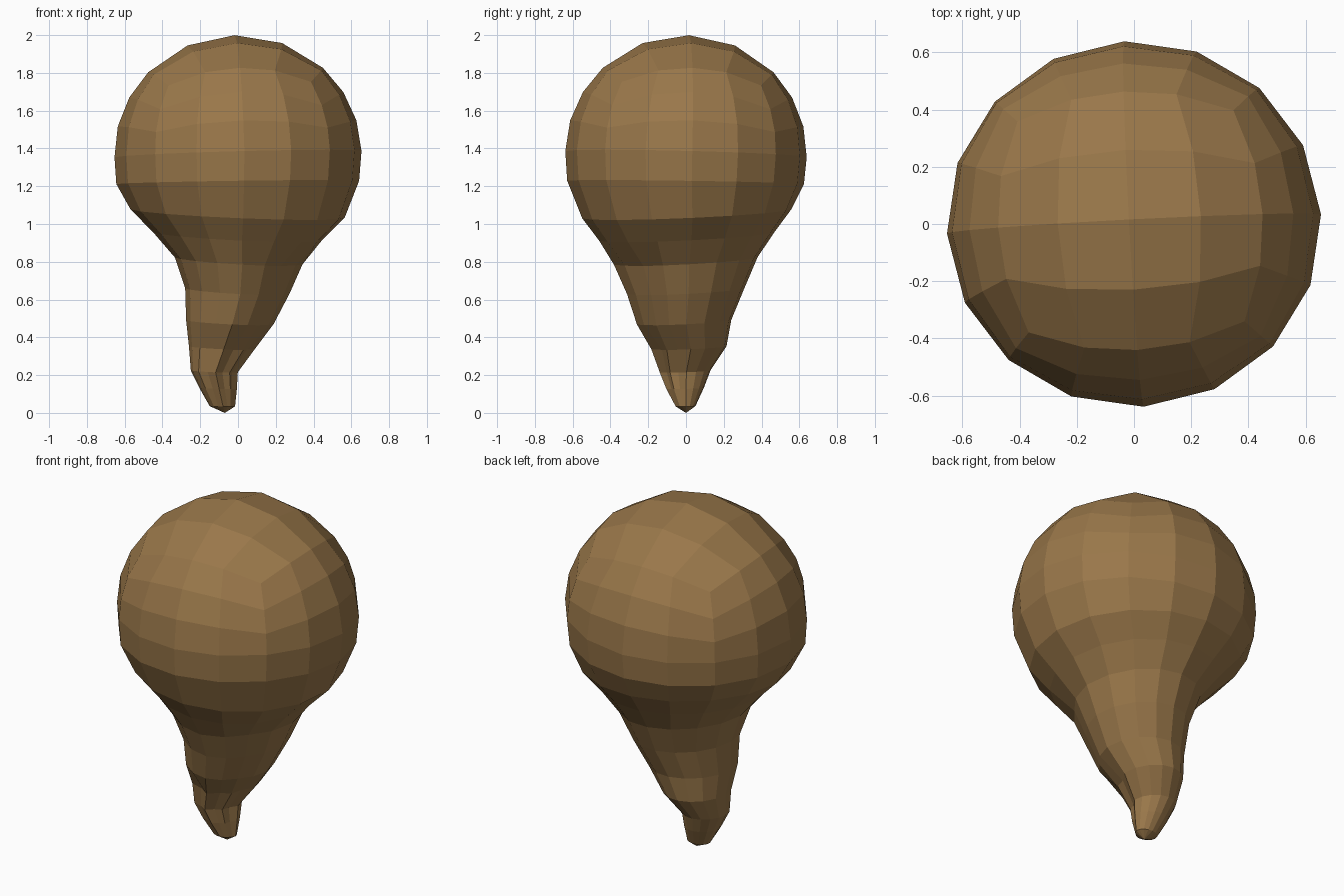
import bpy, bmesh, math
from mathutils import Vector, Euler

if "Cube" in bpy.data.objects:
    bpy.data.objects.remove(bpy.data.objects["Cube"])

mat = bpy.data.materials.new("warm brown")
mat.diffuse_color = (0.32, 0.185, 0.068, 1)
mat.use_nodes = True
mat.node_tree.nodes["Principled BSDF"].inputs["Base Color"].default_value = mat.diffuse_color

bm = bmesh.new()
N = 4                                   # quads along each side of the domed cap
C = Vector((0, 0, 1.37))
tilt = Euler((math.radians(-1.5), math.radians(-1.5), math.radians(3))).to_matrix()


def dome_point(u, v, w):
    """Point of the rounded dome from cube coordinates in -1..1."""
    d = Vector([math.tan(a * math.pi / 4) for a in (u, v, w)]).normalized()
    d = tilt @ d
    return bm.verts.new(C + Vector((d.x * 0.655, d.y * 0.64, d.z * 0.63)))


def bridge(upper, lower):
    n = len(upper)
    for i in range(n):
        j = (i + 1) % n
        bm.faces.new((upper[i], lower[i], lower[j], upper[j]))


# Domed cap: a square grid pushed onto the sphere
grid = [[dome_point(-1 + 2 * i / N, -1 + 2 * j / N, 1) for j in range(N + 1)]
        for i in range(N + 1)]
for i in range(N):
    for j in range(N):
        bm.faces.new((grid[i][j], grid[i + 1][j], grid[i + 1][j + 1], grid[i][j + 1]))

# Border of the cap, counter-clockwise from the front left corner
border = ([(i, 0) for i in range(N)] + [(N, j) for j in range(N)]
          + [(i, N) for i in range(N, 0, -1)] + [(0, j) for j in range(N, 0, -1)])
ring = [grid[i][j] for i, j in border]

# Upper half of the ball, down to the equator
for w in (2 / 3, 1 / 3, 0):
    new = [dome_point(-1 + 2 * i / N, -1 + 2 * j / N, w) for i, j in border]
    bridge(ring, new)
    ring = new

# Lower ball, tapering neck and puckered tip: z, x min, x max, y min, y max
profile = [
    (1.22, -0.645, 0.642, -0.630, 0.625),
    (1.055, -0.570, 0.565, -0.550, 0.560),
    (0.935, -0.450, 0.445, -0.460, 0.470),
    (0.805, -0.335, 0.345, -0.385, 0.380),
    (0.645, -0.280, 0.275, -0.315, 0.310),
    (0.480, -0.275, 0.190, -0.262, 0.240),
    (0.345, -0.260, 0.090, -0.185, 0.215),
    (0.220, -0.250, 0.000, -0.140, 0.130),
    (0.130, -0.205, -0.005, -0.105, 0.095),
    (0.035, -0.150, -0.015, -0.055, 0.050),
]
for z, x0, x1, y0, y1 in profile:
    new = []
    for k in range(16):
        a = math.radians(228 + k * 22.5)
        ca, sa = math.cos(a), math.sin(a)
        r = 1.0
        if z < 0.9:                     # flattened front right side of the neck
            r -= 0.13 * max(0, math.cos(a - math.radians(318))) ** 8
        if 0.1 < z < 0.36 and k in (1, 3, 5):   # small pleats near the tip
            r -= 0.14
        slope = 0.03 * (ca - sa) * min(1, z) * (-0.8 if z < 1.1 else 0.3)
        new.append(bm.verts.new(((x0 + x1) / 2 + (x1 - x0) / 2 * ca * r,
                                 (y0 + y1) / 2 + (y1 - y0) / 2 * sa * r,
                                 z + slope)))
    bridge(ring, new)
    ring = new
tip = bm.verts.new((-0.07, 0, 0))
for i in range(16):
    bm.faces.new((ring[i], tip, ring[(i + 1) % 16]))

bmesh.ops.recalc_face_normals(bm, faces=bm.faces)
mesh = bpy.data.meshes.new("bulb_body")
bm.to_mesh(mesh)
bm.free()
mesh.materials.append(mat)
body = bpy.data.objects.new("bulb_body", mesh)
bpy.context.collection.objects.link(body)
